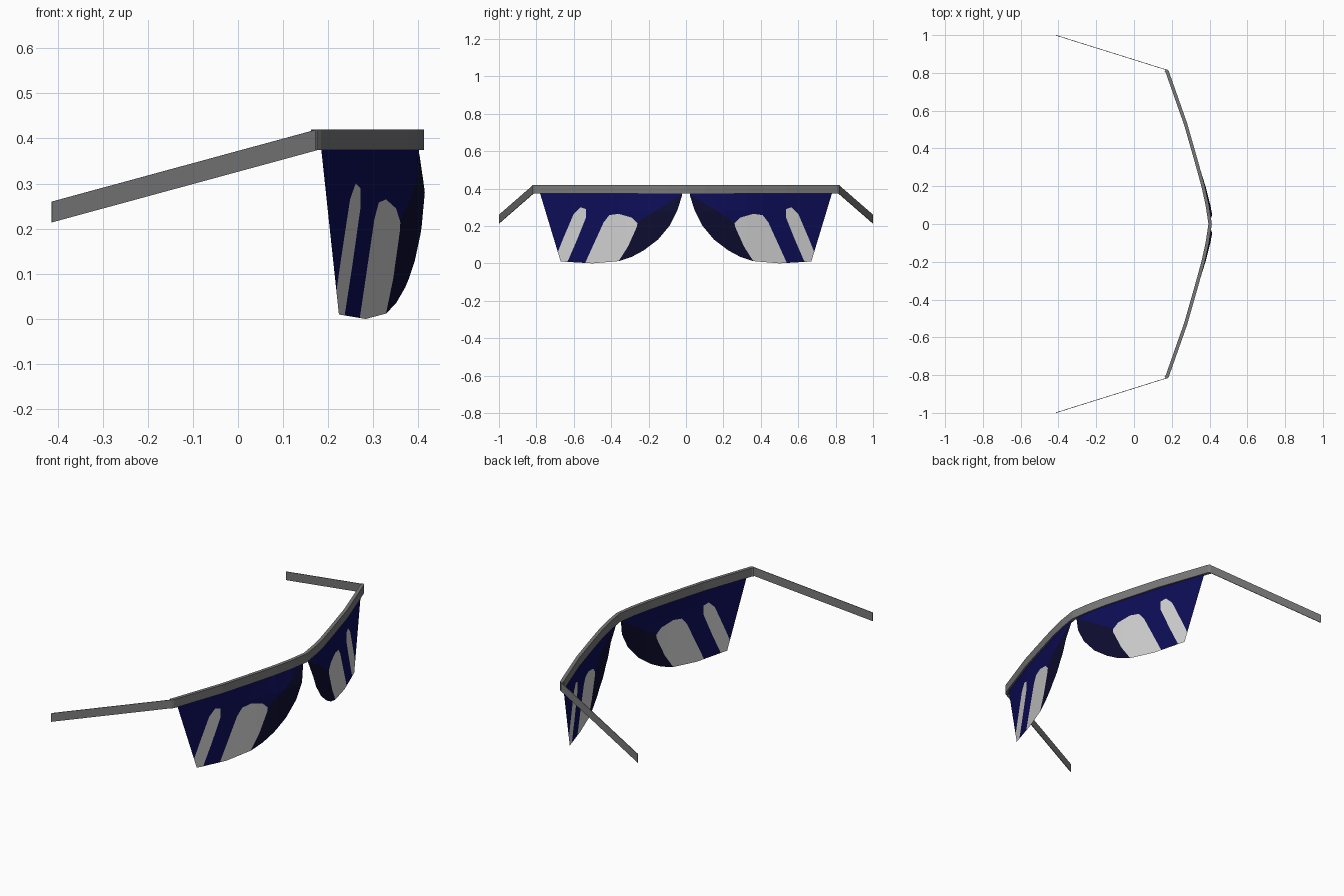
import bpy, bmesh
from mathutils import Vector

if "Cube" in bpy.data.objects:
    bpy.data.objects.remove(bpy.data.objects["Cube"])


def material(name, color):
    m = bpy.data.materials.new(name)
    m.diffuse_color = (*color, 1)
    m.use_nodes = True
    m.node_tree.nodes["Principled BSDF"].inputs["Base Color"].default_value = m.diffuse_color
    return m


GREY = material("frame grey", (0.19, 0.19, 0.19))
NAVY = material("lens navy", (0.004, 0.004, 0.095))
DARK = material("lens dark navy", (0.004, 0.004, 0.03))
SHINE = material("lens pale grey", (0.63, 0.63, 0.63))

# Wrap-around curve seen from the top: (y, x) from the nose to the hinge
CURVE = [(0, .403), (.1, .388), (.2, .366), (.32, .333), (.53, .273), (.805, .176)]


def curve_x(y):
    for (y0, x0), (y1, x1) in zip(CURVE, CURVE[1:]):
        if y <= y1:
            break
    return x0 + (x1 - x0) * (y - y0) / (y1 - y0)


def finish(name, bm, mats):
    bmesh.ops.recalc_face_normals(bm, faces=bm.faces)
    me = bpy.data.meshes.new(name)
    bm.to_mesh(me)
    bm.free()
    for m in mats:
        me.materials.append(m)
    ob = bpy.data.objects.new(name, me)
    bpy.context.collection.objects.link(ob)
    return ob


def strip(name, path, width, height):
    """Sweep an upright rectangle along (x, y, top z) points."""
    bm = bmesh.new()
    pts = [Vector(p) for p in path]
    rings = []
    for i, p in enumerate(pts):
        t = pts[min(i + 1, len(pts) - 1)] - pts[max(i - 1, 0)]
        n = Vector((t.y, -t.x, 0)).normalized() * width / 2
        down = Vector((0, 0, -height))
        rings.append([bm.verts.new(v) for v in (p + n, p - n, p - n + down, p + n + down)])
    for a, b in zip(rings, rings[1:]):
        for k in range(4):
            j = (k + 1) % 4
            bm.faces.new((a[k], a[j], b[j], b[k]))
    bm.faces.new(rings[0])
    bm.faces.new(rings[-1])
    return finish(name, bm, [GREY])


# Brow bar with small turned-in ends
half = [(x, y, .42) for y, x in CURVE] + [(.168, .814, .42)]
strip("brow_bar", [(x, -y, z) for x, y, z in half[:0:-1]] + half, .018, .046)

# Thin drooping side arms
for side, s in (("left", 1), ("right", -1)):
    strip(side + "_arm", [(.175, s * .815, .42), (-.413, s * .999, .26)], .003, .046)

# Lens outline and reflections as (y, z)
OUTLINE = [(.018, .39), (.022, .36), (.045, .287), (.085, .205), (.15, .127), (.225, .07),
           (.29, .035), (.36, .012), (.5, 0), (.67, .01), (.785, .39)]
WIDE_SHINE = [(.545, -.01), (.355, -.01), (.31, .09), (.265, .16), (.26, .215),
              (.29, .245), (.36, .265), (.41, .258), (.44, .22)]
SLIM_SHINE = [(.71, .0), (.637, -.01), (.585, .12), (.535, .235), (.535, .29),
              (.565, .3), (.6, .265), (.66, .125)]
SHADE_EDGE = [(.02, .37), (.26, .22)]


def edges(poly):
    return list(zip(poly, poly[1:] + poly[:1]))


def side_of(a, b, p):
    return (b[0] - a[0]) * (p[1] - a[1]) - (b[1] - a[1]) * (p[0] - a[0])


def inside(poly, p):
    d = [side_of(a, b, p) for a, b in edges(poly)]
    return all(v > 0 for v in d) or all(v < 0 for v in d)


def lens(name, s):
    bm = bmesh.new()
    bm.faces.new([bm.verts.new((0, y, z)) for y, z in OUTLINE])
    # Cut along the reflections, the shade edge and the bends of the curve
    cuts = edges(WIDE_SHINE) + edges(SLIM_SHINE) + [SHADE_EDGE]
    cuts += [((y, 0), (y, 1)) for y in (.1, .2, .32, .4, .53)] + [((0, .28), (1, .28))]
    for a, b in cuts:
        bmesh.ops.bisect_plane(bm, geom=bm.verts[:] + bm.edges[:] + bm.faces[:], dist=1e-5,
                               plane_co=(0, *a), plane_no=(0, b[1] - a[1], a[0] - b[0]))
    for f in bm.faces:
        c = f.calc_center_median()
        p = (c.y, c.z)
        if inside(WIDE_SHINE, p) or inside(SLIM_SHINE, p):
            f.material_index = 2
        elif p[0] < .4 and side_of(*SHADE_EDGE, p) < 0:
            f.material_index = 1
    # Bend onto the curve with a slight forward bulge near the nose
    for v in bm.verts:
        drop = min(1, max(0, (.375 - v.co.z) / .095))
        v.co.x = curve_x(v.co.y) + .02 * max(0, 1 - v.co.y / .53) * drop
        v.co.y *= s
    ob = finish(name, bm, [NAVY, DARK, SHINE])
    if sum(p.normal.x for p in ob.data.polygons) < 0:
        ob.data.flip_normals()


lens("left_lens", 1)
lens("right_lens", -1)
